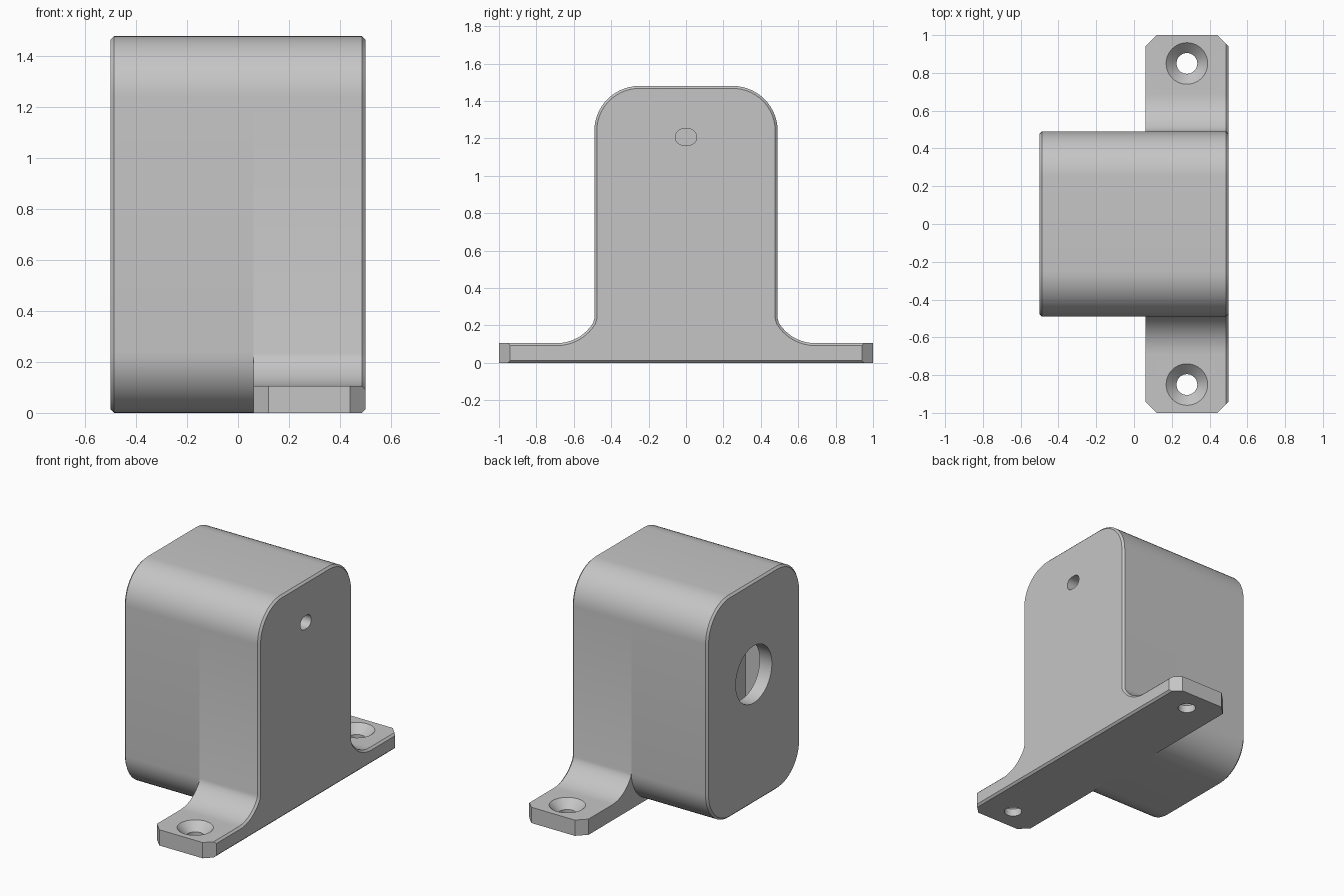
import bpy, bmesh, math
from mathutils import Matrix, Vector

cube = bpy.data.objects.get("Cube")
if cube:
    bpy.data.objects.remove(cube)

HALF, TOP, RAD, CHAMFER = 0.49, 1.48, 0.24, 0.013
SPLIT, FOOT_H = 0.06, 0.105

grey = bpy.data.materials.new("plain grey")
grey.use_nodes = True
grey.diffuse_color = (0.56, 0.56, 0.56, 1)
grey.node_tree.nodes["Principled BSDF"].inputs["Base Color"].default_value = (0.56, 0.56, 0.56, 1)


def arc(cy, cz, r, start, end, steps=14):
    angles = [math.radians(start + (end - start) * i / steps) for i in range(steps + 1)]
    return [(cy + r * math.cos(a), cz + r * math.sin(a)) for a in angles]


def make_object(name, bm):
    bmesh.ops.recalc_face_normals(bm, faces=bm.faces)
    mesh = bpy.data.meshes.new(name)
    bm.to_mesh(mesh)
    bm.free()
    mesh.materials.append(grey)
    ob = bpy.data.objects.new(name, mesh)
    bpy.context.collection.objects.link(ob)
    return ob


def prism(profile, x_start, x_end, chamfer=0.0):
    """Extrude a (y, z) profile along x, chamfering the far end."""
    bm = bmesh.new()
    face = bm.faces.new([bm.verts.new((x_start, y, z)) for y, z in profile])
    sign = 1 if x_end > x_start else -1
    out = bmesh.ops.extrude_face_region(bm, geom=[face], use_keep_orig=True)
    moved = [v for v in out["geom"] if isinstance(v, bmesh.types.BMVert)]
    cap = next(f for f in out["geom"] if isinstance(f, bmesh.types.BMFace))
    bmesh.ops.translate(bm, verts=moved, vec=(x_end - sign * chamfer - x_start, 0, 0))
    bmesh.ops.recalc_face_normals(bm, faces=bm.faces)
    if chamfer:
        bmesh.ops.inset_region(bm, faces=[cap], thickness=chamfer, use_even_offset=True)
        bmesh.ops.translate(bm, verts=list(cap.verts), vec=(sign * chamfer, 0, 0))
    return bm


def cut(target, bm):
    """Subtract a cutter shape from a part."""
    cutter = make_object("cutter", bm)
    cutter.hide_render = True
    mod = target.modifiers.new("cut", "BOOLEAN")
    mod.operation, mod.solver, mod.object = "DIFFERENCE", "EXACT", cutter
    bpy.context.view_layer.objects.active = target
    bpy.ops.object.modifier_apply(modifier=mod.name)
    bpy.data.objects.remove(cutter)


def cone(x, y, z_low, z_high, r_low, r_high):
    bm = bmesh.new()
    bmesh.ops.create_cone(bm, cap_ends=True, segments=40, radius1=r_low, radius2=r_high,
                          depth=z_high - z_low,
                          matrix=Matrix.Translation((x, y, (z_low + z_high) / 2)))
    return bm


# Shared rounded top of the housing, running from +y to -y
inner = HALF - RAD
roof = arc(inner, TOP - RAD, RAD, 0, 90) + arc(-inner, TOP - RAD, RAD, 90, 180)

# Housing, rounded on all four long edges
floor = arc(-inner, RAD, RAD, 180, 270) + arc(inner, RAD, RAD, 270, 360)
housing = make_object("housing", prism(roof + floor, SPLIT, -0.5, CHAMFER))

# Hollow inside and round opening
cavity = [(-0.39, 0.1), (0.39, 0.1), (0.39, 1.38), (-0.39, 1.38)]
cut(housing, prism(cavity, -0.41, -0.165))
cut(housing, prism(arc(0, 0.86, 0.19, 0, 354, 59), -0.6, -0.35))

# Mounting end: housing outline flowing into two feet
blend_r = 0.2266
blend = arc(0.69, FOOT_H + blend_r, blend_r, 270, 205, 10)
blend[-1] = (HALF, blend[-1][1])
right_foot = [(1, 0), (1, FOOT_H)] + blend
left_foot = [(-y, z) for y, z in reversed(right_foot)]
bm = prism(right_foot + roof + left_foot, SPLIT, 0.5, CHAMFER)

# Cut the foot corners at 45 degrees
for side in (-1, 1):
    for x, direction in ((0.5, 1), (SPLIT, -1)):
        bmesh.ops.bisect_plane(bm, geom=bm.verts[:] + bm.edges[:] + bm.faces[:],
                               plane_co=(x, side * 0.94, 0),
                               plane_no=Vector((direction, side, 0)).normalized(),
                               clear_outer=True)
        bmesh.ops.holes_fill(bm, edges=[e for e in bm.edges if e.is_boundary])
mount = make_object("mounting_end", bm)

# Countersunk screw holes
for side in (-1, 1):
    cut(mount, cone(0.28, side * 0.85, -0.1, 0.2, 0.055, 0.055))
    cut(mount, cone(0.28, side * 0.85, 0.05, 0.125, 0.055, 0.13))

# Small slot in the mounting face
slot = arc(0.013, 1.207, 0.044, -90, 90) + arc(-0.013, 1.207, 0.044, 90, 270)
cut(mount, prism(slot, 0.2, 0.6))

# Smooth rounded surfaces, keep the edges crisp
bpy.ops.object.select_all(action="DESELECT")
for ob in (housing, mount):
    ob.select_set(True)
bpy.context.view_layer.objects.active = housing
bpy.ops.object.shade_smooth_by_angle(angle=math.radians(20))
